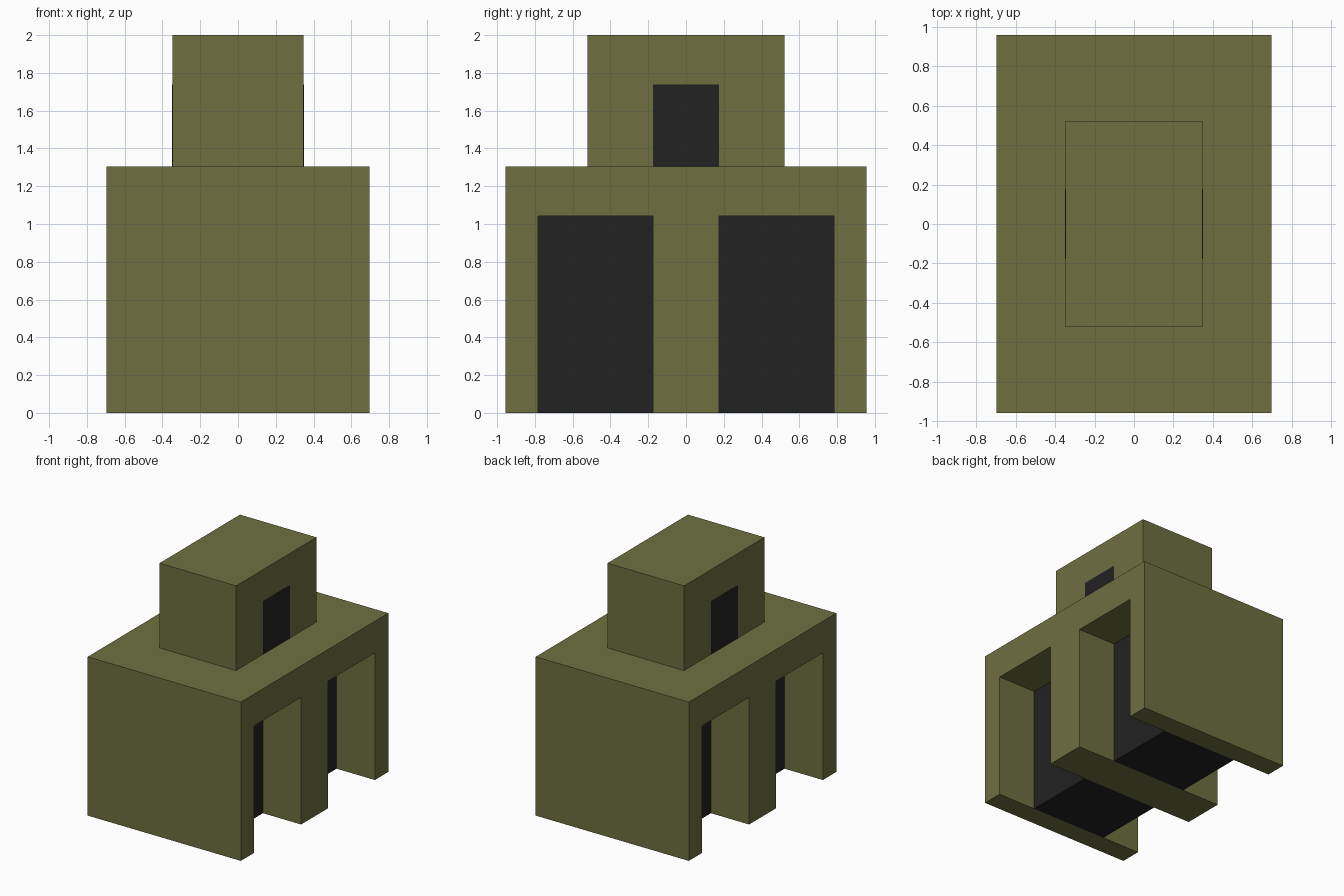
import bpy
import bmesh

if "Cube" in bpy.data.objects:
    bpy.data.objects.remove(bpy.data.objects["Cube"], do_unlink=True)

U = 2 / 23  # one grid module; the whole model is 23 modules tall


def make_material(name, colour):
    mat = bpy.data.materials.new(name)
    mat.use_nodes = True
    mat.diffuse_color = colour
    mat.node_tree.nodes["Principled BSDF"].inputs["Base Color"].default_value = colour
    return mat


olive = make_material("olive", (0.156, 0.162, 0.053, 1))
charcoal = make_material("charcoal", (0.016, 0.016, 0.016, 1))


def extrude_x(name, profile, x0, x1, mat):
    """Extrude a (y, z) outline given in modules from x0 to x1."""
    bm = bmesh.new()
    face = bm.faces.new([bm.verts.new((x0 * U, y * U, z * U)) for y, z in profile])
    extruded = bmesh.ops.extrude_face_region(bm, geom=[face])
    moved = [v for v in extruded["geom"] if isinstance(v, bmesh.types.BMVert)]
    bmesh.ops.translate(bm, verts=moved, vec=((x1 - x0) * U, 0, 0))
    bmesh.ops.recalc_face_normals(bm, faces=bm.faces)
    mesh = bpy.data.meshes.new(name)
    bm.to_mesh(mesh)
    bm.free()
    mesh.materials.append(mat)
    obj = bpy.data.objects.new(name, mesh)
    bpy.context.collection.objects.link(obj)
    return obj


def box(name, x, y, z, mat):
    outline = [(y[0], z[0]), (y[1], z[0]), (y[1], z[1]), (y[0], z[1])]
    return extrude_x(name, outline, x[0], x[1], mat)


# Main block: three piers joined by a roof slab, leaving two tall openings
half = [(11, 0), (9, 0), (9, 12), (2, 12), (2, 0)]
outline = [(-11, 15), (11, 15)] + half + [(-y, z) for y, z in reversed(half)]
extrude_x("main_block", outline, -8, 8, olive)

# Dark cores filling the middle of each opening
for side, name in ((-1, "front"), (1, "back")):
    box(name + "_opening_core", (-4, 4), sorted((2 * side, 9 * side)), (0, 12), charcoal)

# Upper block with a thin dark doorway on each long side
box("upper_block", (-4, 4), (-6, 6), (15, 23), olive)
for side, name in ((-1, "right"), (1, "left")):
    box(name + "_doorway", sorted((3.98 * side, 4.015 * side)), (-2, 2), (15, 20), charcoal)
